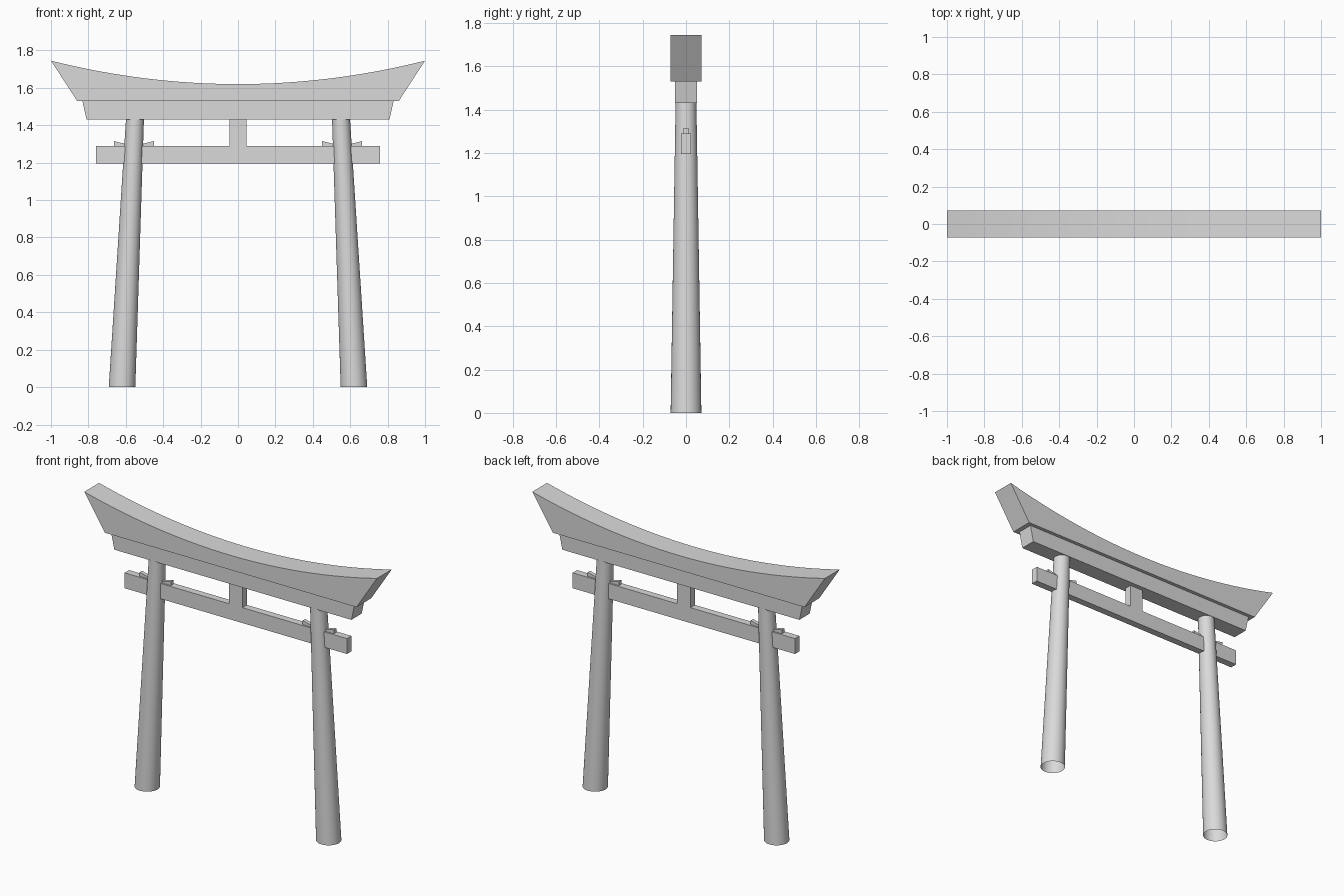
import bpy
import bmesh
from mathutils import Vector

if "Cube" in bpy.data.objects:
    bpy.data.objects.remove(bpy.data.objects["Cube"], do_unlink=True)

# Single plain finish
grey = bpy.data.materials.new("light_grey")
grey.use_nodes = True
colour = (0.7, 0.7, 0.7, 1)
grey.diffuse_color = colour
grey.node_tree.nodes["Principled BSDF"].inputs["Base Color"].default_value = colour


def finish(name, bm, smooth=False):
    bmesh.ops.recalc_face_normals(bm, faces=bm.faces)
    mesh = bpy.data.meshes.new(name)
    bm.to_mesh(mesh)
    bm.free()
    mesh.materials.append(grey)
    obj = bpy.data.objects.new(name, mesh)
    bpy.context.collection.objects.link(obj)
    if smooth:
        bpy.ops.object.select_all(action="DESELECT")
        obj.select_set(True)
        bpy.context.view_layer.objects.active = obj
        bpy.ops.object.shade_smooth_by_angle()
    return obj


def extrude_profile(name, points, half_depth, smooth=False):
    """Extrude an x-z outline evenly to the front and back."""
    bm = bmesh.new()
    face = bm.faces.new([bm.verts.new((x, -half_depth, z)) for x, z in points])
    result = bmesh.ops.extrude_face_region(bm, geom=[face])
    moved = [v for v in result["geom"] if isinstance(v, bmesh.types.BMVert)]
    bmesh.ops.translate(bm, verts=moved, vec=(0, 2 * half_depth, 0))
    return finish(name, bm, smooth)


def pillar(name, side, sides=32):
    """Tapered, leaning round post with an open foot."""
    bm = bmesh.new()
    bmesh.ops.create_cone(bm, cap_ends=True, segments=sides,
                          radius1=0.071, radius2=0.048, depth=1.43)
    foot = [f for f in bm.faces if f.calc_center_median().z < -0.7]
    bmesh.ops.delete(bm, geom=foot, context="FACES_ONLY")
    for v in bm.verts:
        v.co.z += 0.715
        v.co.x += side * (0.62 - 0.069 * v.co.z / 1.43)
    return finish(name, bm, True)


# Curved top lintel with flared ends
steps = 32
curve = [1 - 2 * i / steps for i in range(steps + 1)]
lintel = [(-0.86, 1.53), (0.86, 1.53)] + [(x, 1.62 + 0.125 * x * x) for x in curve]
extrude_profile("top_lintel", lintel, 0.072, True)

# Straight beams and the centre strut
extrude_profile("lower_lintel", [(-0.81, 1.43), (0.81, 1.43), (0.832, 1.53), (-0.832, 1.53)], 0.05)
extrude_profile("tie_beam", [(-0.76, 1.195), (0.76, 1.195), (0.76, 1.29), (-0.76, 1.29)], 0.022)
extrude_profile("centre_strut", [(-0.045, 1.29), (0.045, 1.29), (0.045, 1.43), (-0.045, 1.43)], 0.022)

# Pillars, each with a pair of wedges on the tie beam
for label, side in (("left", 1), ("right", -1)):
    pillar(label + "_pillar", side)
    for place, way in (("outer", side), ("inner", -side)):
        start = side * 0.557
        end = start + way * 0.107
        extrude_profile(f"{label}_{place}_wedge",
                        [(start, 1.29), (end, 1.29), (end, 1.315)], 0.012)
